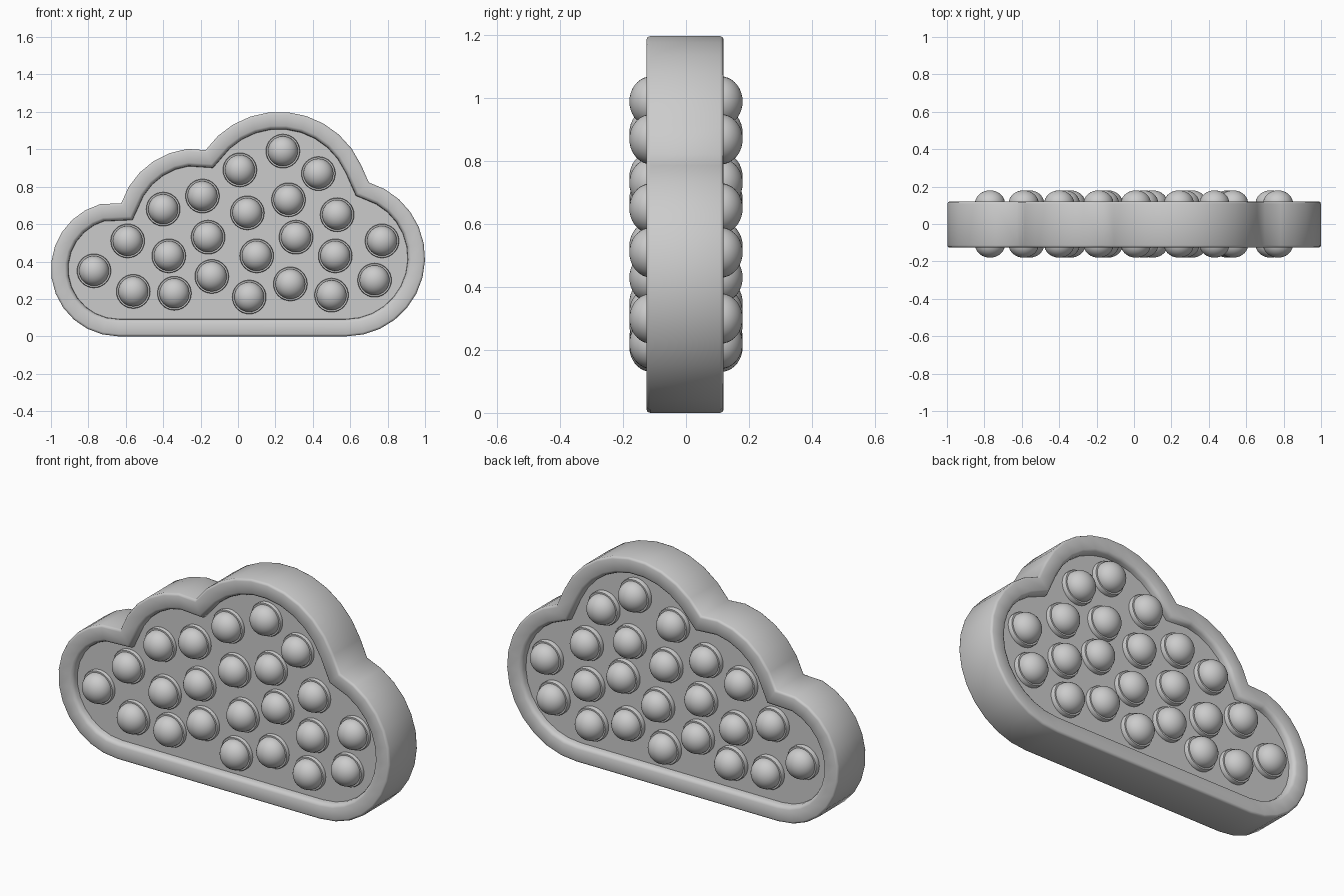
import bpy, bmesh, math
from mathutils import Vector

cube = bpy.data.objects.get("Cube")
if cube:
    bpy.data.objects.remove(cube)

# One soft grey material
grey = bpy.data.materials.new("soft_grey")
grey.use_nodes = True
grey.diffuse_color = (0.6, 0.6, 0.6, 1)
grey.node_tree.nodes["Principled BSDF"].inputs["Base Color"].default_value = grey.diffuse_color


def finish(bm, name, angle):
    """Turn a bmesh into a smooth mesh with sharp edges kept."""
    bmesh.ops.recalc_face_normals(bm, faces=bm.faces)
    mesh = bpy.data.meshes.new(name)
    bm.to_mesh(mesh)
    bm.free()
    mesh.materials.append(grey)
    for poly in mesh.polygons:
        poly.use_smooth = True
    mesh.set_sharp_from_angle(angle=math.radians(angle))
    return mesh


def place(mesh, name, location, turn=0):
    obj = bpy.data.objects.new(name, mesh)
    obj.location = location
    obj.rotation_euler.z = turn
    bpy.context.scene.collection.objects.link(obj)


def bridge(bm, rings):
    """Join neighbouring closed rings of vertices with quads."""
    for ring, following in zip(rings, rings[1:]):
        for i in range(len(ring)):
            bm.faces.new((ring[i - 1], ring[i], following[i], following[i - 1]))


# Cloud outline from four round lobes: centre x, centre z, radius, start, end, steps
LOBES = [
    (0.58, 0.42, 0.42, -90, 73.5, 13),
    (0.22, 0.72, 0.48, 12, 145, 11),
    (-0.22, 0.58, 0.425, 84, 162, 6),
    (-0.64, 0.36, 0.36, 92, 270, 13),
]
outline = []
for cx, cz, radius, start, end, steps in LOBES:
    for i in range(1 if outline else 0, steps + 1):
        a = math.radians(start + (end - start) * i / steps)
        outline.append(Vector((cx + radius * math.cos(a), cz + radius * math.sin(a))))


def inset(points, distance):
    """Move a counter-clockwise outline inwards with mitred corners."""
    result = []
    for i, p in enumerate(points):
        d1 = (p - points[i - 1]).normalized()
        d2 = (points[(i + 1) % len(points)] - p).normalized()
        n1, n2 = Vector((-d1.y, d1.x)), Vector((-d2.y, d2.x))
        result.append(p + (n1 + n2) * distance / (1 + n1.dot(n2)))
    return result


# Tray body: rim cross-section (inset, depth), mirrored to the back
FLOOR = 0.085
half = [(0.092, FLOOR), (0.09, 0.104), (0.085, 0.115), (0.073, 0.123),
        (0.012, 0.123), (0.004, 0.12), (0, 0.111)]
section = [(d, -y) for d, y in half] + [(d, y) for d, y in reversed(half)]
bm = bmesh.new()
rings = [[bm.verts.new((p.x, y, p.y)) for p in inset(outline, d)] for d, y in section]
bridge(bm, rings)
bm.faces.new(rings[0])
bm.faces.new(rings[-1])
place(finish(bm, "cloud_tray", 70), "cloud_tray", (0, -0.003, 0))

# Bubble: low round collar with a dome on top, spun around the y axis
DOME, BASE, HEIGHT, SIDES = 0.08, 0.11, 0.07, 32
profile = [(0.091, FLOOR - 0.01), (0.091, 0.1), (0.088, 0.106), (DOME, 0.106)]
profile += [(DOME * math.cos(a), BASE + HEIGHT * math.sin(a))
            for a in (math.radians(10 * i) for i in range(9))]
bm = bmesh.new()
rings = [[bm.verts.new((r * math.cos(math.tau * i / SIDES), -y,
                        r * math.sin(math.tau * i / SIDES))) for i in range(SIDES)]
         for r, y in profile]
bridge(bm, rings)
tip = bm.verts.new((0, -BASE - HEIGHT, 0))
for i in range(SIDES):
    bm.faces.new((rings[-1][i - 1], rings[-1][i], tip))
bubble = finish(bm, "bubble", 40)

# Bubble positions (x, z), repeated on the front and the back
SPOTS = [
    (0.24, 0.99), (0.01, 0.89), (0.43, 0.87), (-0.19, 0.75), (-0.4, 0.68), (0.05, 0.66),
    (0.27, 0.73), (0.53, 0.65), (-0.59, 0.51), (-0.16, 0.53), (-0.37, 0.43), (0.31, 0.53),
    (0.1, 0.43), (0.52, 0.43), (0.77, 0.51), (-0.77, 0.35), (-0.14, 0.32), (0.28, 0.28),
    (0.73, 0.3), (-0.56, 0.24), (-0.34, 0.23), (0.06, 0.21), (0.5, 0.22),
]
for x, z in SPOTS:
    place(bubble, "front_bubble", (x, 0, z))
    place(bubble, "back_bubble", (x, 0, z), math.pi)
